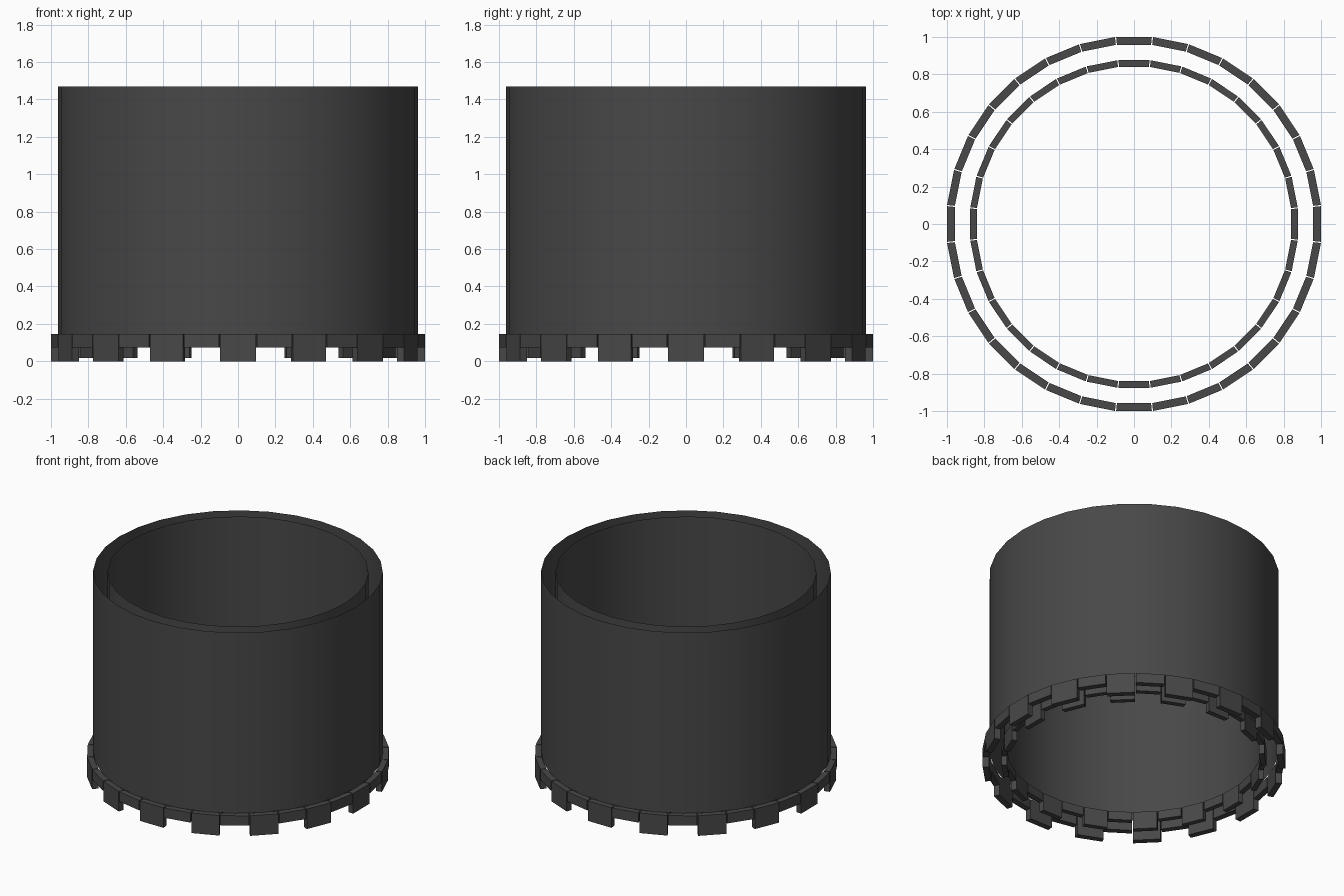
import bpy, bmesh, math

if "Cube" in bpy.data.objects:
    bpy.data.objects.remove(bpy.data.objects["Cube"])

SIDES = 32
STEP = 2 * math.pi / SIDES

dark = bpy.data.materials.new("dark grey")
dark.diffuse_color = (0.065, 0.065, 0.065, 1)
dark.use_nodes = True
dark.node_tree.nodes["Principled BSDF"].inputs["Base Color"].default_value = dark.diffuse_color


def finish(bm, name, smooth=False):
    mesh = bpy.data.meshes.new(name)
    bm.to_mesh(mesh)
    bm.free()
    mesh.materials.append(dark)
    for p in mesh.polygons:
        p.use_smooth = smooth
    obj = bpy.data.objects.new(name, mesh)
    bpy.context.collection.objects.link(obj)
    return obj


def open_wall(name, radius, z0, z1, inward=False):
    """Thin open cylinder without caps."""
    bm = bmesh.new()
    bmesh.ops.create_cone(bm, cap_ends=False, segments=SIDES,
                          radius1=radius, radius2=radius, depth=z1 - z0)
    bmesh.ops.translate(bm, verts=bm.verts, vec=(0, 0, (z0 + z1) / 2))
    if inward:
        bmesh.ops.reverse_faces(bm, faces=bm.faces)
    return finish(bm, name, True)


def block_ring(name, r_in, r_out, z_top, z_tall, z_short, gap):
    """Ring of separate blocks, alternately tall and short."""
    bm = bmesh.new()
    for i in range(SIDES):
        a = i * STEP
        bottom = z_short if i % 2 else z_tall
        v = []
        for z in (bottom, z_top):
            for r, side in ((r_in, -1), (r_out, -1), (r_out, 1), (r_in, 1)):
                t = side * (r * math.tan(STEP / 2) - gap / 2)
                v.append(bm.verts.new((r * math.cos(a) - t * math.sin(a),
                                       r * math.sin(a) + t * math.cos(a), z)))
        bm.faces.new(v[3::-1])
        bm.faces.new(v[4:])
        for k in range(4):
            n = (k + 1) % 4
            bm.faces.new((v[k], v[n], v[n + 4], v[k + 4]))
    return finish(bm, name)


# Two concentric walls, open at both ends
open_wall("outer_wall", 0.962, 0.147, 1.47)
open_wall("inner_wall", 0.866, 0.147, 1.47, inward=True)

# Toothed rings around the foot of each wall
block_ring("outer_tooth_ring", 0.958, 1.0, 0.147, 0.0, 0.075, 0.006)
block_ring("inner_tooth_ring", 0.84, 0.876, 0.147, 0.018, 0.084, 0.006)
